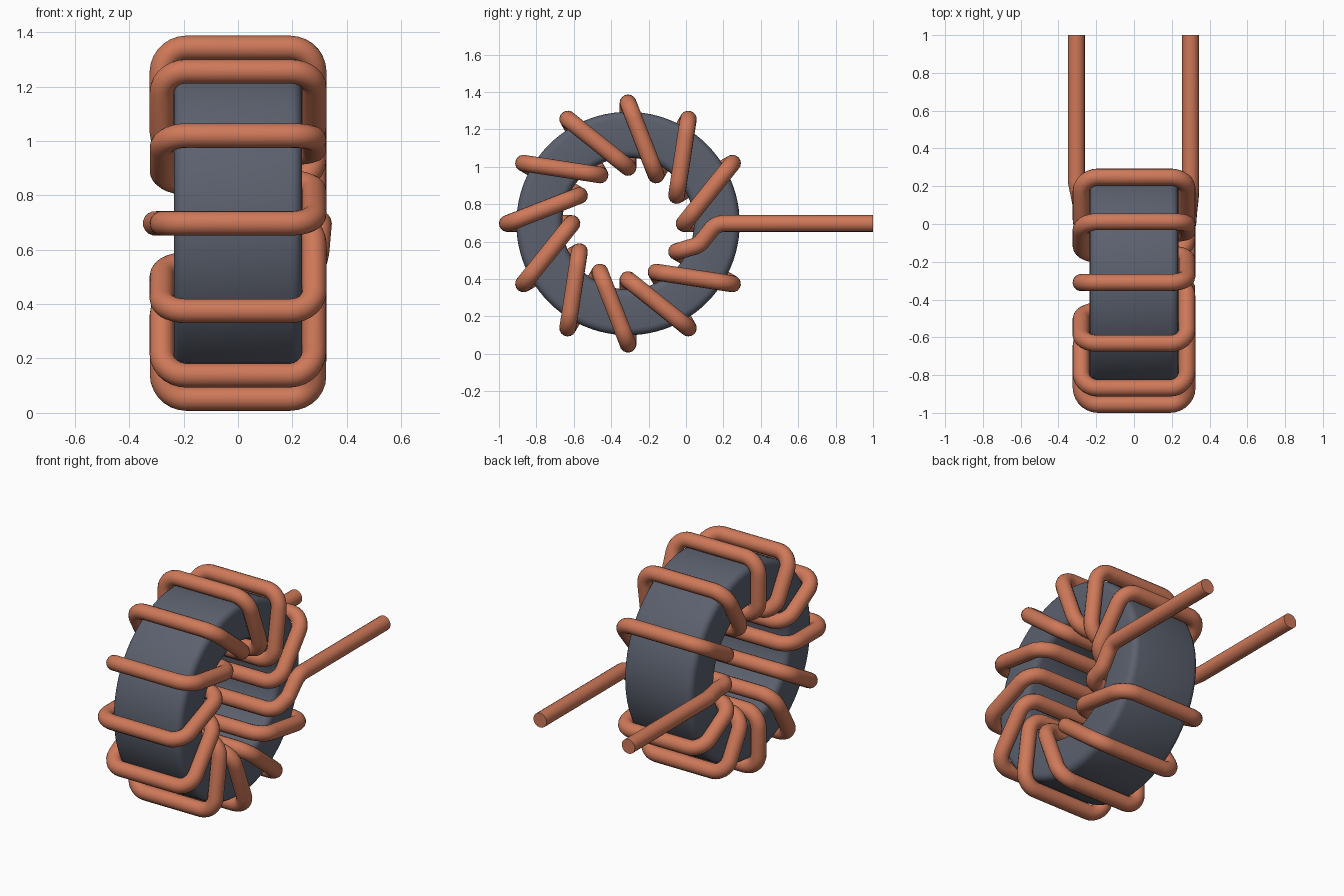
import bpy, bmesh, math
from mathutils import Vector

cube = bpy.data.objects.get("Cube")
if cube:
    bpy.data.objects.remove(cube, do_unlink=True)

CY, CZ = -0.31, 0.697          # ring centre, axis along x
R_OUT, R_IN, HALF_W = 0.597, 0.352, 0.235
WIRE = 0.045                   # wire radius
W_OUT, W_IN, W_X = 0.645, 0.30, 0.28
FILLET = 0.09


def material(name, rgb):
    m = bpy.data.materials.new(name)
    m.use_nodes = True
    m.diffuse_color = (*rgb, 1)
    bsdf = m.node_tree.nodes["Principled BSDF"]
    bsdf.inputs["Base Color"].default_value = (*rgb, 1)
    bsdf.inputs["Roughness"].default_value = 0.5
    return m


copper = material("copper", (0.62, 0.19, 0.10))
ferrite = material("dark grey ferrite", (0.105, 0.118, 0.155))


def select_only(ob):
    bpy.ops.object.select_all(action='DESELECT')
    ob.select_set(True)
    bpy.context.view_layer.objects.active = ob


def ring_point(x, radius, degrees):
    a = math.radians(degrees)
    return Vector((x, CY + radius * math.cos(a), CZ + radius * math.sin(a)))


def round_corners(points, radius, steps=7):
    """Replace each inner corner of a polyline with a circular arc."""
    path = [points[0]]
    for p, c, n in zip(points, points[1:], points[2:]):
        u, v = (p - c).normalized(), (n - c).normalized()
        half = (math.pi - u.angle(v)) / 2
        if half < 0.02:
            path.append(c)
            continue
        r = min(radius, 0.48 * min((p - c).length, (n - c).length) / math.tan(half))
        mid = (u + v).normalized()
        centre = c + mid * (r / math.cos(half))
        side = (u - v).normalized()
        for i in range(steps + 1):
            t = half * (1 - 2 * i / steps)
            path.append(centre - mid * r * math.cos(t) + side * r * math.sin(t))
    path.append(points[-1])
    return path


# Core: rectangular section spun round the x axis, rims bevelled
SEGS = 96
bm = bmesh.new()
section = [(-HALF_W, R_IN), (HALF_W, R_IN), (HALF_W, R_OUT), (-HALF_W, R_OUT)]
rings = [[bm.verts.new(ring_point(x, r, 360 * i / SEGS)) for x, r in section]
         for i in range(SEGS)]
for i in range(SEGS):
    a, b = rings[i], rings[(i + 1) % SEGS]
    for j in range(4):
        k = (j + 1) % 4
        bm.faces.new((a[j], a[k], b[k], b[j]))
bmesh.ops.recalc_face_normals(bm, faces=bm.faces)
rims = [e for e in bm.edges if e.calc_face_angle(0) > 1]
bmesh.ops.bevel(bm, geom=rims, offset=0.04, segments=4, profile=0.5, affect='EDGES')
mesh = bpy.data.meshes.new("toroid_core")
bm.to_mesh(mesh)
bm.free()
mesh.materials.append(ferrite)
core = bpy.data.objects.new("toroid_core", mesh)
bpy.context.collection.objects.link(core)
select_only(core)
bpy.ops.object.shade_smooth_by_angle(angle=math.radians(35))

# Winding: first lead, eleven turns stepping 30 degrees, second lead
points = [Vector((0.30, 1.0, CZ)), Vector((0.30, 0.16, CZ)),
          Vector((0.29, 0.07, CZ - 0.115)), ring_point(W_X, W_IN, -30)]
for turn in range(11):
    angle = -30 - 30 * turn
    points += [ring_point(-W_X, W_IN, angle), ring_point(-W_X, W_OUT, angle),
               ring_point(W_X, W_OUT, angle), ring_point(W_X, W_IN, angle - 30)]
points += [ring_point(-W_X, W_IN, 0), Vector((-W_X, 0.10, CZ)),
           Vector((-0.305, 0.22, CZ)), Vector((-0.305, 1.0, CZ))]
path = round_corners(points, FILLET)

curve = bpy.data.curves.new("copper_winding", 'CURVE')
curve.dimensions = '3D'
curve.bevel_depth = WIRE
curve.bevel_resolution = 6
curve.use_fill_caps = True
spline = curve.splines.new('POLY')
spline.points.add(len(path) - 1)
for sp, co in zip(spline.points, path):
    sp.co = (*co, 1)
curve.materials.append(copper)
winding = bpy.data.objects.new("copper_winding", curve)
bpy.context.collection.objects.link(winding)
select_only(winding)
bpy.ops.object.convert(target='MESH')
bpy.ops.object.shade_smooth_by_angle(angle=math.radians(40))
